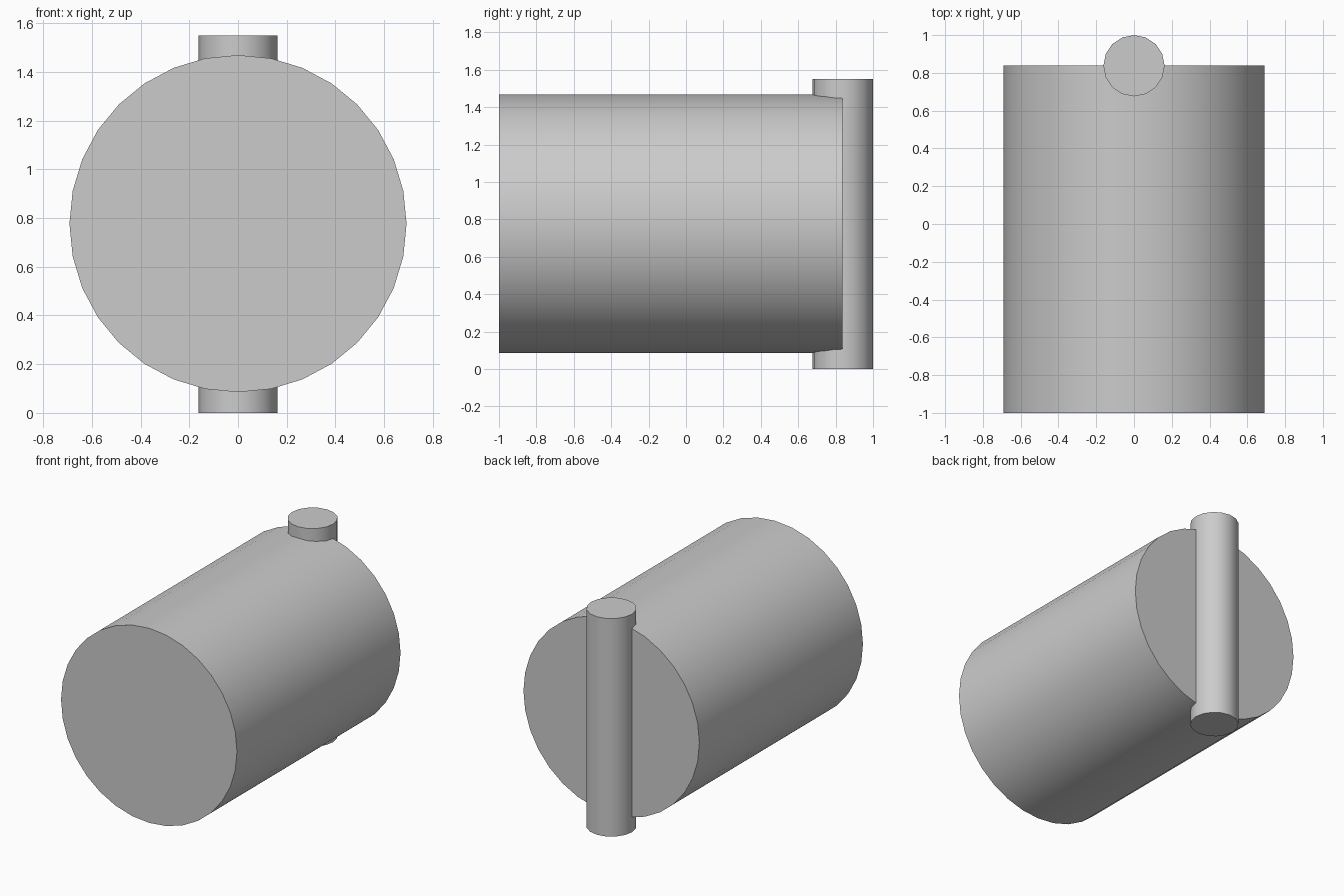
import bpy
import math

# Remove the default object
cube = bpy.data.objects.get("Cube")
if cube:
    bpy.data.objects.remove(cube, do_unlink=True)

# Single plain grey material
grey = bpy.data.materials.new("light_grey")
grey.use_nodes = True
COLOR = (0.6, 0.6, 0.6, 1.0)
grey.diffuse_color = COLOR
grey.node_tree.nodes["Principled BSDF"].inputs["Base Color"].default_value = COLOR


def cylinder(name, sides, radius, depth, location, tilt=0.0):
    """Capped cylinder with smooth sides and sharp rims."""
    bpy.ops.mesh.primitive_cylinder_add(
        vertices=sides, radius=radius, depth=depth,
        location=location, rotation=(tilt, 0, 0))
    obj = bpy.context.object
    obj.name = name
    obj.data.name = name
    obj.data.materials.append(grey)
    bpy.ops.object.shade_smooth_by_angle(angle=math.radians(40))
    return obj


HEIGHT = 1.55
PIN_RADIUS = 0.162
back = 1 - PIN_RADIUS       # rear face of the drum, through the pin axis
length = back + 1

# Large horizontal drum running front to back
cylinder("drum", 32, 0.692, length,
         (0, back - length / 2, HEIGHT / 2 + 0.002), math.pi / 2)

# Upright pin set halfway into the rear face
cylinder("hinge_pin", 16, PIN_RADIUS, HEIGHT, (0, back, HEIGHT / 2))
